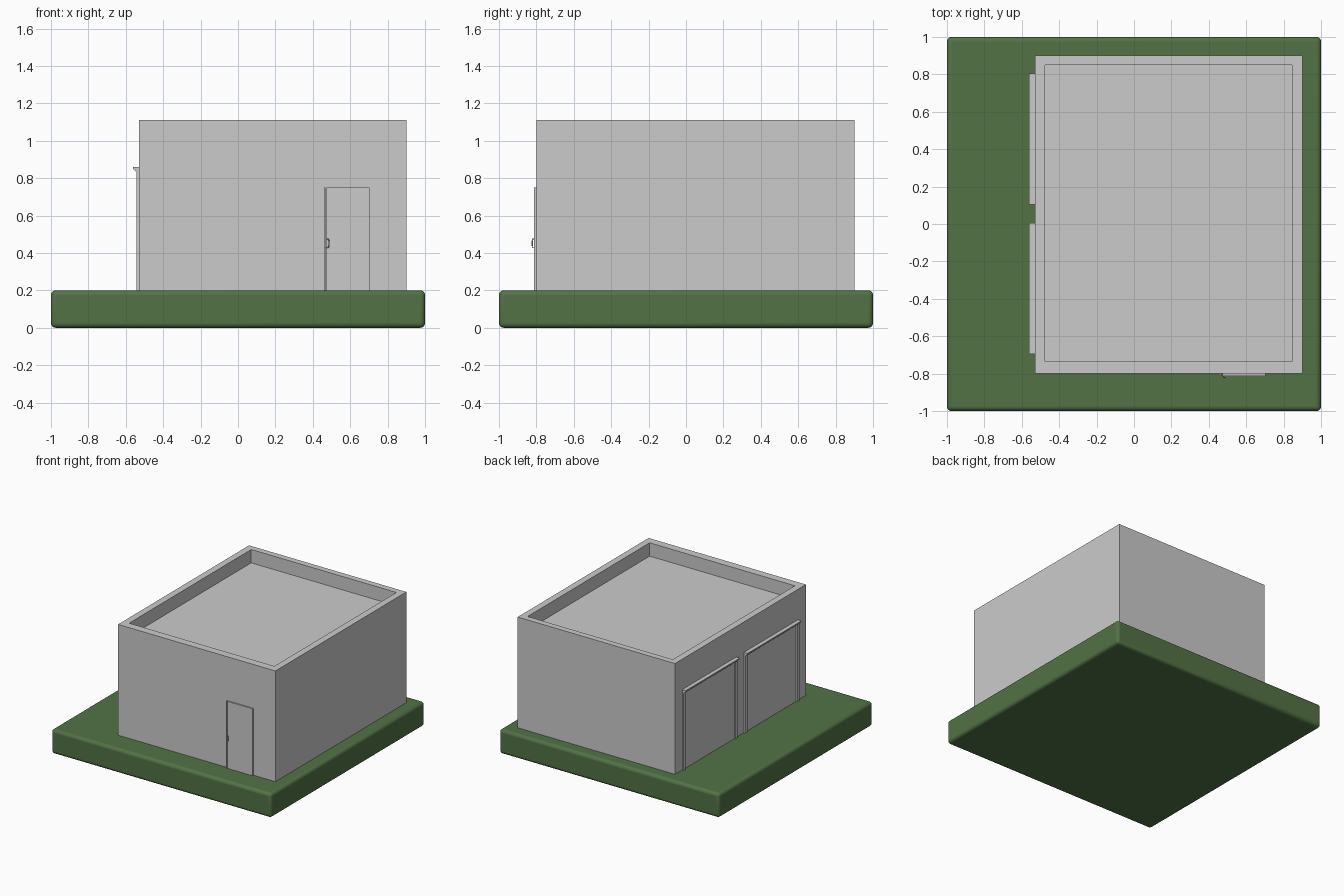
import bpy, bmesh

if "Cube" in bpy.data.objects:
    bpy.data.objects.remove(bpy.data.objects["Cube"])

def mesh_object(name, bm):
    bmesh.ops.recalc_face_normals(bm, faces=bm.faces)
    me = bpy.data.meshes.new(name)
    bm.to_mesh(me)
    bm.free()
    ob = bpy.data.objects.new(name, me)
    bpy.context.collection.objects.link(ob)
    return ob

def box(name, lo, hi):
    bm = bmesh.new()
    bmesh.ops.create_cube(bm, size=1)
    for v in bm.verts:
        v.co = [lo[i] if v.co[i] < 0 else hi[i] for i in range(3)]
    return mesh_object(name, bm)

def extrude_along_y(name, profile, y0, y1):
    bm = bmesh.new()
    face = bm.faces.new([bm.verts.new((x, y0, z)) for x, z in profile])
    ext = bmesh.ops.extrude_face_region(bm, geom=[face])["geom"]
    for v in ext:
        if isinstance(v, bmesh.types.BMVert):
            v.co.y = y1
    if not face.is_valid or len(bm.faces) < len(profile) + 2:
        bm.faces.new([v for v in bm.verts if abs(v.co.y - y0) < 1e-6])
    return mesh_object(name, bm)

# Lawn slab with rounded edges
lawn = box("lawn_base", (-1, -1, 0), (1, 1, 0.2))
green = bpy.data.materials.new("grass_green")
green.diffuse_color = (0.085, 0.17, 0.06, 1)
green.use_nodes = True
green.node_tree.nodes["Principled BSDF"].inputs["Base Color"].default_value = green.diffuse_color
lawn.data.materials.append(green)
bevel = lawn.modifiers.new("rounded_edges", 'BEVEL')
bevel.width = 0.025
bevel.segments = 4
bpy.context.view_layer.objects.active = lawn
lawn.select_set(True)
bpy.ops.object.shade_smooth_by_angle()

# Walls, with the roof sunk behind a parapet
bm = bmesh.new()
rings = [(-0.53, -0.8, 0.9, 0.9, 0.19), (-0.53, -0.8, 0.9, 0.9, 1.11),
         (-0.475, -0.735, 0.845, 0.85, 1.11), (-0.475, -0.735, 0.845, 0.85, 1.0)]
loops = [[bm.verts.new(p) for p in ((a, b, z), (c, b, z), (c, d, z), (a, d, z))]
         for a, b, c, d, z in rings]
for low, high in zip(loops, loops[1:]):
    for i in range(4):
        j = (i + 1) % 4
        bm.faces.new((low[i], low[j], high[j], high[i]))
bm.faces.new(loops[0])
bm.faces.new(loops[-1])
mesh_object("building_walls", bm)

# Two garage doors: panel, side jambs and sloped hood
hood = [(-0.525, 0.86), (-0.562, 0.86), (-0.562, 0.85), (-0.54, 0.83), (-0.525, 0.83)]
for side, y0 in (("left", 0.105), ("right", -0.695)):
    y1 = y0 + 0.70
    box(f"garage_panel_{side}", (-0.532, y0 + 0.02, 0.195), (-0.52, y1 - 0.02, 0.84))
    box(f"garage_jamb_a_{side}", (-0.543, y0, 0.195), (-0.52, y0 + 0.025, 0.84))
    box(f"garage_jamb_b_{side}", (-0.543, y1 - 0.025, 0.195), (-0.52, y1, 0.84))
    extrude_along_y(f"garage_hood_{side}", hood, y0, y1)

# Front door with a hinge strip
box("front_door", (0.473, -0.812, 0.195), (0.702, -0.79, 0.75))
box("front_door_strip", (0.461, -0.812, 0.195), (0.468, -0.79, 0.75))

# Bracket handle
curve = bpy.data.curves.new("door_handle", 'CURVE')
curve.dimensions = '3D'
curve.bevel_depth = 0.003
curve.bevel_resolution = 1
path = [(0.474, -0.81, 0.475), (0.482, -0.822, 0.475), (0.487, -0.822, 0.463),
        (0.487, -0.822, 0.44), (0.482, -0.822, 0.428), (0.474, -0.81, 0.428)]
spline = curve.splines.new('POLY')
spline.points.add(len(path) - 1)
for point, co in zip(spline.points, path):
    point.co = (*co, 1)
bpy.context.collection.objects.link(bpy.data.objects.new("door_handle", curve))
